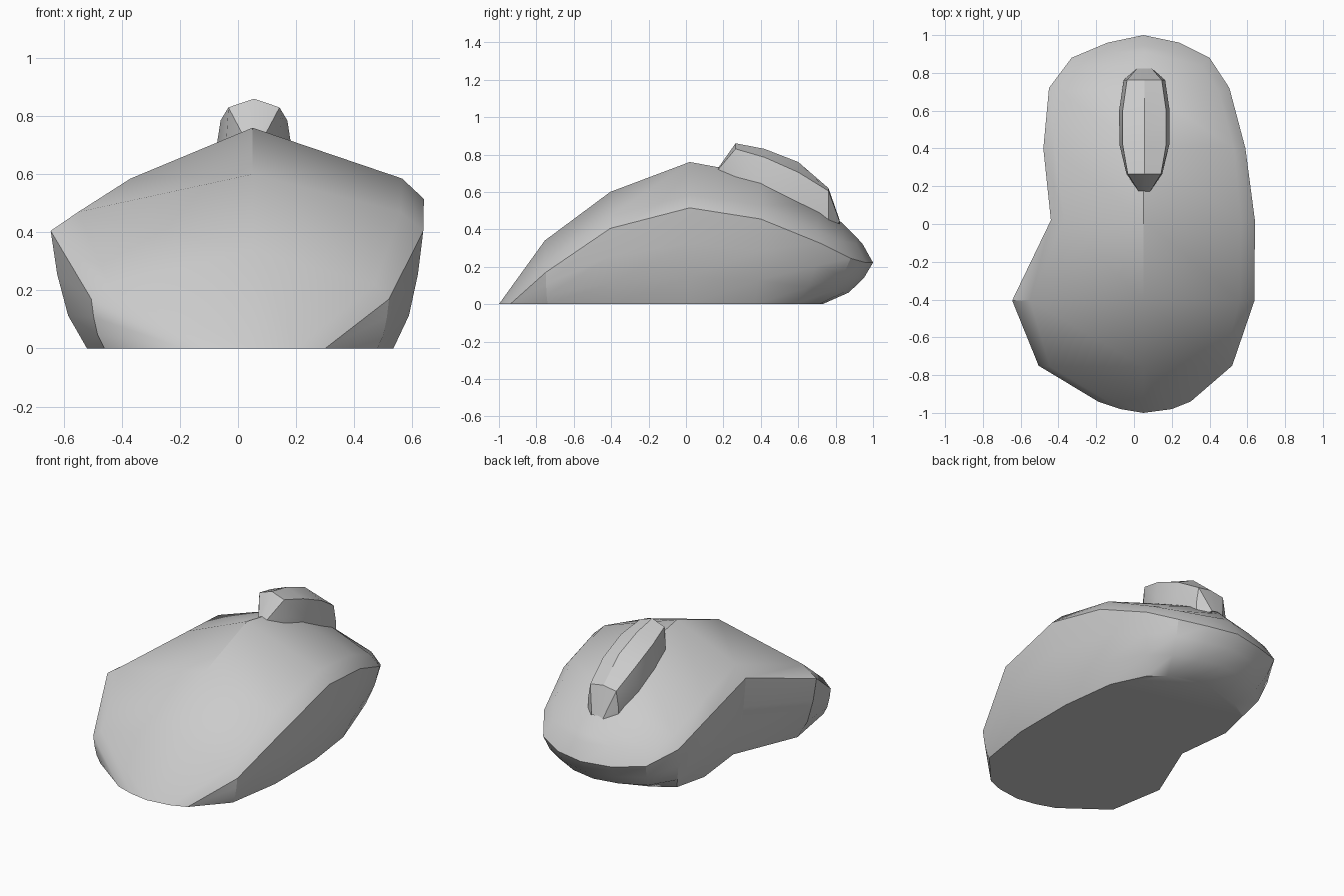
import bpy, bmesh
from math import radians

if "Cube" in bpy.data.objects:
    bpy.data.objects.remove(bpy.data.objects["Cube"])

CX = 0.05  # centre line of the shell


def loft(name, rows):
    """Skin open cross-section rows, weld collapsed points, cap the open loop."""
    bm = bmesh.new()
    vs = [[bm.verts.new(p) for p in row] for row in rows]
    for a, b in zip(vs, vs[1:]):
        for i in range(len(a) - 1):
            bm.faces.new((a[i], a[i + 1], b[i + 1], b[i]))
    bmesh.ops.remove_doubles(bm, verts=bm.verts, dist=0.0005)
    bmesh.ops.dissolve_degenerate(bm, edges=bm.edges, dist=0.0001)
    bmesh.ops.holes_fill(bm, edges=[e for e in bm.edges if e.is_boundary], sides=0)
    bmesh.ops.recalc_face_normals(bm, faces=bm.faces)
    me = bpy.data.meshes.new(name)
    bm.to_mesh(me)
    bm.free()
    ob = bpy.data.objects.new(name, me)
    bpy.context.collection.objects.link(ob)
    bpy.ops.object.select_all(action='DESELECT')
    ob.select_set(True)
    bpy.context.view_layer.objects.active = ob
    bpy.ops.object.shade_smooth_by_angle(angle=radians(30))
    return ob


# Shell stations, nose to tail: (left x, right x, y, z) of base, rim and
# shoulder, then (y, z) of the ridge
stations = [
    ((CX, CX, .73, 0), (CX, CX, 1, .222), (CX, CX, .945, .32), (.945, .32)),
    ((-.08, .18, .71, 0), (-.14, .24, .96, .222), (-.11, .21, .91, .325), (.91, .36)),
    ((-.21, .30, .66, 0), (-.33, .40, .88, .245), (-.29, .36, .84, .335), (.84, .43)),
    ((-.34, .39, .58, 0), (-.45, .505, .72, .325), (-.40, .45, .70, .395), (.72, .53)),
    ((-.39, .49, .37, 0), (-.48, .59, .40, .455), (-.42, .53, .40, .53), (.40, .69)),
    ((-.35, .535, .02, 0), (-.44, .64, .02, .515), (-.37, .565, .02, .585), (.02, .76)),
    ((-.52, .535, -.39, 0), (-.645, .638, -.405, .405), (-.55, .56, -.405, .47), (-.405, .60)),
    ((-.46, .48, -.74, 0), (-.505, .52, -.75, .17), (-.445, .47, -.755, .22), (-.755, .34)),
    ((-.19, .30, -.94, 0), (-.19, .30, -.94, 0), (-.07, .20, -.98, 0), (-1, 0)),
]
rows = []
for base, rim, shoulder, ridge in stations:
    def wall(inset, height):
        x0, x1, y = (rim[i] + (base[i] - rim[i]) * inset for i in range(3))
        return (x0, x1, y, rim[3] * height)
    levels = [base, wall(.48, .28), wall(.18, .63), rim, shoulder]
    left = [(l, y, z) for l, r, y, z in levels]
    right = [(r, y, z) for l, r, y, z in reversed(levels)]
    rows.append(left + [(CX, *ridge)] + right)
loft("mouse_shell", rows)

# Scroll wheel: (y, base half width, shoulder half width, base z, shoulder z, top z)
wheel = [
    (.172, .03, .03, .60, .72, .728),
    (.265, .095, .088, .58, .83, .86),
    (.42, .132, .115, .55, .785, .83),
    (.60, .134, .115, .46, .705, .76),
    (.762, .11, .092, .39, .605, .62),
    (.822, .04, .04, .34, .44, .448),
]
rows = []
for y, wb, ws, zb, zs, zt in wheel:
    half = [(-wb, zb), (-wb, zs - .11 if ws < wb else zs - .02), (-ws, zs)]
    section = half + [(0, zt)] + [(-x, z) for x, z in reversed(half)]
    rows.append([(.055 + x, y, z) for x, z in section])
loft("scroll_wheel", rows)
